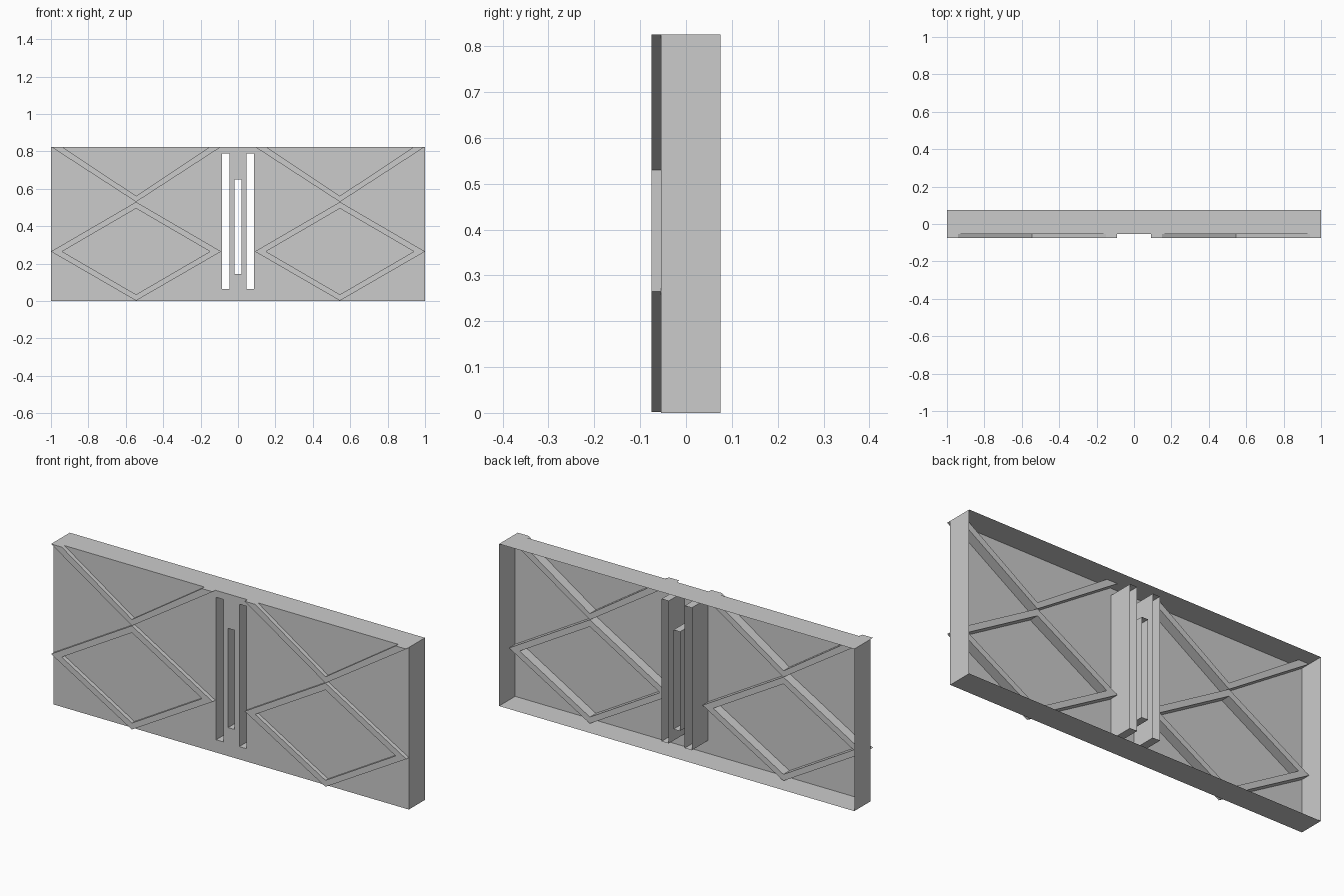
import bpy, bmesh

if "Cube" in bpy.data.objects:
    bpy.data.objects.remove(bpy.data.objects["Cube"])

FRONT, SHEET, RIB_BACK, BACK = -0.075, -0.054, -0.005, 0.075
H = 0.825
# slots: x0, x1, z0, z1
SLOTS = [(-0.085, -0.045, 0.065, 0.79), (-0.018, 0.018, 0.145, 0.65), (0.045, 0.085, 0.065, 0.79)]


def make(name, build):
    bm = bmesh.new()
    build(bm)
    bmesh.ops.remove_doubles(bm, verts=bm.verts, dist=1e-5)
    me = bpy.data.meshes.new(name)
    bm.to_mesh(me)
    bm.free()
    ob = bpy.data.objects.new(name, me)
    bpy.context.collection.objects.link(ob)
    return ob


def quad(bm, *pts):
    return bm.faces.new([bm.verts.new(p) for p in pts])


def tube(bm, x0, x1, z0, z1, inward=False):
    """Four thin walls running from the front sheet to the back edge."""
    c = [(x0, z0), (x1, z0), (x1, z1), (x0, z1)]
    for i in range(4):
        (ax, az), (bx, bz) = c[i], c[(i + 1) % 4]
        p = [(ax, SHEET, az), (ax, BACK, az), (bx, BACK, bz), (bx, SHEET, bz)]
        quad(bm, *(p if inward else p[::-1]))


# Front sheet with slot openings
def sheet(bm):
    xs = sorted({-1, 1, *(s[i] for s in SLOTS for i in (0, 1))})
    for x0, x1 in zip(xs, xs[1:]):
        zs = [0, H]
        for s in SLOTS:
            if s[0] == x0:
                zs = [0, s[2], s[3], H]
        for z0, z1 in zip(zs[::2], zs[1::2]):
            quad(bm, (x0, SHEET, z0), (x1, SHEET, z0), (x1, SHEET, z1), (x0, SHEET, z1))


make("front_sheet", sheet)

# Rim walls, open at the back
make("rim", lambda bm: tube(bm, -1, 1, 0, H))

# Slot walls
for name, s in zip(("left_slot", "middle_slot", "right_slot"), SLOTS):
    make(name, lambda bm: tube(bm, *s))


# Diagonal ribs, passing through the sheet
def ribs(bm):
    C = -0.545
    outer = [(-1, .265), (C, .002), (-.09, .265), (C, .53)]
    inner = [(-.94, .265), (C, .035), (-.15, .265), (C, .495)]
    polys = [[outer[i], outer[(i + 1) % 4], inner[(i + 1) % 4], inner[i]] for i in range(4)]
    polys.append([(-1, H), (C, .53), (C, .562), (-.94, H)])
    polys.append([(C, .53), (-.09, H), (-.15, H), (C, .562)])
    for sign in (1, -1):
        for p in polys:
            f = bm.faces.new([bm.verts.new((sign * x, FRONT, z)) for x, z in p])
            g = bmesh.ops.extrude_face_region(bm, geom=[f], use_keep_orig=True)["geom"]
            for v in (v for v in g if isinstance(v, bmesh.types.BMVert)):
                v.co.y = RIB_BACK
    # drop the hidden faces where segments meet
    bmesh.ops.remove_doubles(bm, verts=bm.verts, dist=1e-5)
    seen = {}
    for f in bm.faces:
        seen.setdefault(frozenset(f.verts), []).append(f)
    dup = [f for fs in seen.values() if len(fs) > 1 for f in fs]
    bmesh.ops.delete(bm, geom=dup, context='FACES')
    bmesh.ops.recalc_face_normals(bm, faces=bm.faces)


make("diagonal_ribs", ribs)
